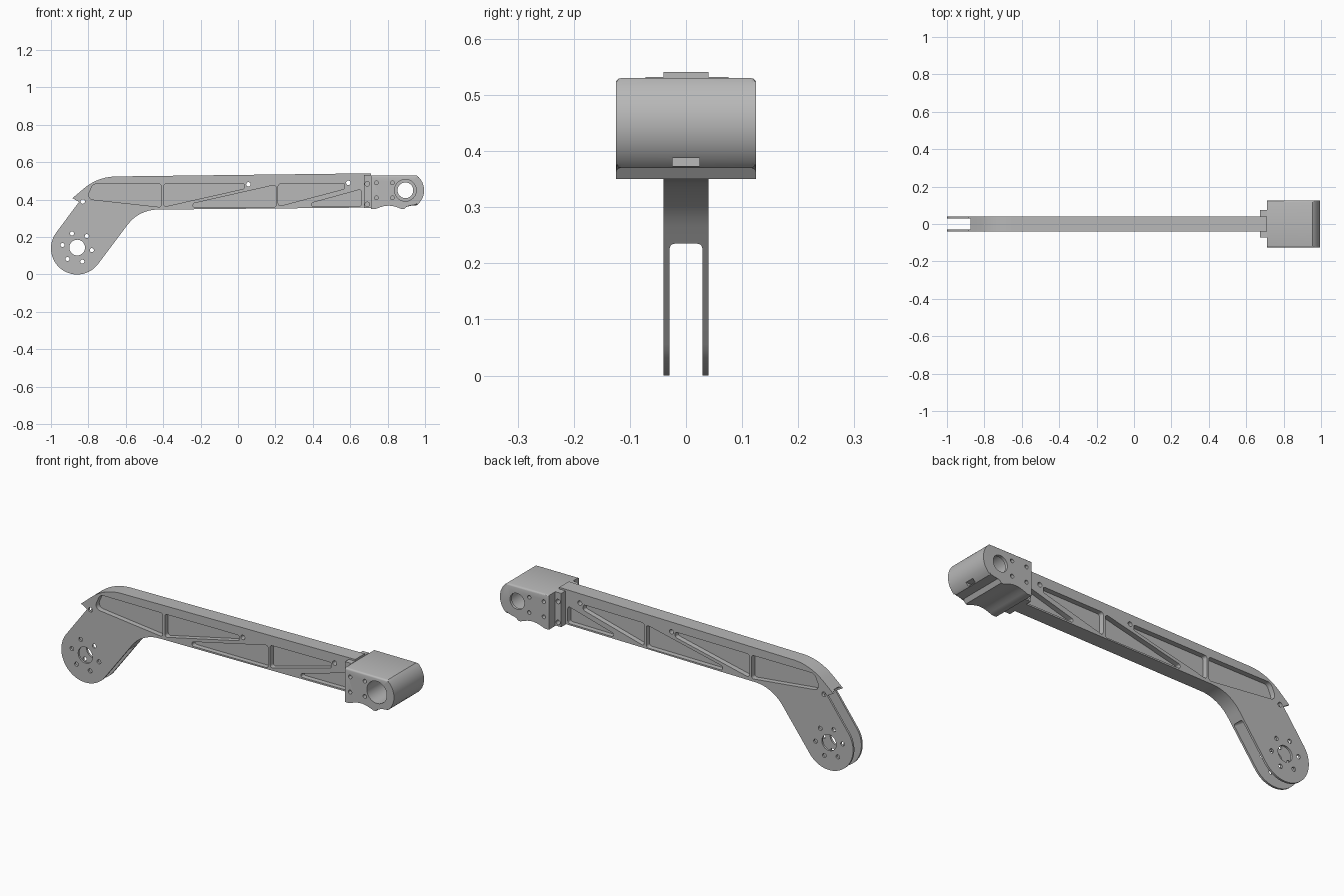
import bpy, bmesh, math
from mathutils import Vector, Matrix

cube = bpy.data.objects.get("Cube")
if cube:
    bpy.data.objects.remove(cube, do_unlink=True)

GREY = (0.48, 0.48, 0.48, 1)
metal = bpy.data.materials.new("plain grey")
metal.use_nodes = True
metal.diffuse_color = GREY
metal.node_tree.nodes["Principled BSDF"].inputs["Base Color"].default_value = GREY

# Profiles are drawn in x-z and extruded along y
SIDE = Matrix(((1, 0, 0, 0), (0, 0, 1, 0), (0, 1, 0, 0), (0, 0, 0, 1)))


def rounded(points, steps=10):
    """Fillet each (x, z, radius) corner of a polygon."""
    out = []
    for i, (x, z, r) in enumerate(points):
        p = Vector((x, z))
        if r == 0:
            out.append(p)
            continue
        a = (Vector(points[i - 1][:2]) - p).normalized()
        b = (Vector(points[(i + 1) % len(points)][:2]) - p).normalized()
        half = a.angle(b) / 2
        centre = p + (a + b).normalized() * (r / math.sin(half))
        start = p + a * (r / math.tan(half)) - centre
        end = p + b * (r / math.tan(half)) - centre
        sweep = math.pi - 2 * half
        for k in range(steps + 1):
            t = k / steps
            out.append(centre + (start * math.sin((1 - t) * sweep)
                                 + end * math.sin(t * sweep)) / math.sin(sweep))
    return out


def arc(cx, cz, r, a0, a1, n):
    return [(cx + r * math.cos(math.radians(a0 + (a1 - a0) * k / n)),
             cz + r * math.sin(math.radians(a0 + (a1 - a0) * k / n)), 0)
            for k in range(n + 1)]


def prism(bm, points, h0, h1, frame=SIDE):
    low = [bm.verts.new(frame @ Vector((u, v, h0))) for u, v in points]
    high = [bm.verts.new(frame @ Vector((u, v, h1))) for u, v in points]
    bm.faces.new(low)
    bm.faces.new(high)
    for i in range(len(low)):
        bm.faces.new((low[i - 1], low[i], high[i], high[i - 1]))


def drill(bm, x, z, r, h0=-0.2, h1=0.2, n=24):
    prism(bm, [p[:2] for p in arc(x, z, r, 0, 360 - 360 / n, n - 1)], h0, h1)


def finish(bm, name):
    bmesh.ops.recalc_face_normals(bm, faces=bm.faces)
    mesh = bpy.data.meshes.new(name)
    bm.to_mesh(mesh)
    bm.free()
    mesh.materials.append(metal)
    obj = bpy.data.objects.new(name, mesh)
    bpy.context.collection.objects.link(obj)
    return obj


def cut(obj, bm):
    """Subtract the bmesh from the object and drop the cutter."""
    cutter = finish(bm, "cutter")
    cutter.hide_render = True
    mod = obj.modifiers.new("cut", 'BOOLEAN')
    mod.operation, mod.solver, mod.object = 'DIFFERENCE', 'EXACT', cutter
    deps = bpy.context.evaluated_depsgraph_get()
    mesh = bpy.data.meshes.new_from_object(obj.evaluated_get(deps))
    obj.modifiers.clear()
    obj.data = mesh
    bpy.data.objects.remove(cutter, do_unlink=True)


# Arm: straight beam bent down into the pivot leg
PX, PZ = -0.86, 0.14
bm = bmesh.new()
outline = arc(PX, PZ, 0.14, 143, 323, 32) + [
    (-0.53, 0.346, 0.2), (0.71, 0.358, 0), (0.71, 0.541, 0),
    (-0.75, 0.523, 0.27), (-0.885, 0.408, 0), (-0.85, 0.388, 0)]
prism(bm, rounded(outline), -0.04, 0.04)
arm = finish(bm, "arm")

# Fork slot between the two leg plates
bm = bmesh.new()
frame = Matrix(((0, 0.576, 0.817, -0.72), (1, 0, 0, 0),
                (0, 0.817, -0.576, 0.31), (0, 0, 0, 1)))
slot = [(-0.029, -0.6, 0), (0.029, -0.6, 0), (0.029, 0, 0.01), (-0.029, 0, 0.01)]
prism(bm, rounded(slot), -0.4, 0.4, frame)
cut(arm, bm)

# Truss pockets on both sides
pockets = [
    [(-0.775, 0.484, 0.03), (-0.41, 0.484, 0.012), (-0.41, 0.36, 0.012), (-0.81, 0.404, 0.025)],
    [(-0.397, 0.484, 0.012), (0.035, 0.487, 0.01), (0.035, 0.459, 0.01), (-0.397, 0.362, 0.012)],
    [(-0.24, 0.358, 0.01), (-0.24, 0.38, 0.01), (0.203, 0.48, 0.012), (0.203, 0.36, 0.012)],
    [(0.215, 0.484, 0.012), (0.57, 0.487, 0.01), (0.57, 0.458, 0.01), (0.215, 0.364, 0.012)],
    [(0.395, 0.364, 0.008), (0.395, 0.383, 0.008), (0.66, 0.456, 0.01), (0.66, 0.366, 0.01)]]
bm = bmesh.new()
for pocket in pockets:
    for side in (-1, 1):
        prism(bm, rounded(pocket, 5), side * 0.013, side * 0.08)
cut(arm, bm)

# Pivot bore, bolt circle and beam screw holes
bm = bmesh.new()
drill(bm, PX, PZ + 0.004, 0.042, n=32)
for k in range(6):
    a = math.radians(110 + 60 * k)
    drill(bm, PX + 0.08 * math.cos(a), PZ + 0.004 + 0.08 * math.sin(a), 0.011)
for x, z in ((0.056, 0.482), (0.59, 0.49), (-0.83, 0.39)):
    drill(bm, x, z, 0.012)
cut(arm, bm)

# Mounting flange where the beam meets the head
bm = bmesh.new()
prism(bm, [(0.673, 0.355), (0.71, 0.355), (0.71, 0.532), (0.673, 0.532)], -0.072, 0.076)
flange = finish(bm, "mounting_flange")
bm = bmesh.new()
for z in (0.375, 0.485):
    drill(bm, 0.691, z, 0.012)
cut(flange, bm)

# Head block: rounded nose, hollow curve underneath
HX, HZ = 0.895, 0.45
under = [(0.735 + 0.14 * k / 10, 0.35 + 0.018 * math.sin(math.pi * k / 10), 0)
         for k in range(11)]
profile = [(0.71, 0.35, 0)] + under + [(0.89, 0.35, 0), (0.905, 0.37, 0)] \
    + arc(HX, HZ, 0.1, -53, 53, 24) + [(0.71, 0.53, 0)]
bm = bmesh.new()
prism(bm, rounded(profile), -0.125, 0.125)
rim = []
for e in bm.edges:
    a, b = (v.co for v in e.verts)
    mid = (a + b) / 2
    if abs(a.y - b.y) < 0.001 and (mid.x > 0.93 or mid.z > 0.52):
        rim.append(e)
bmesh.ops.bevel(bm, geom=rim, offset=0.009, segments=3, profile=0.5, affect='EDGES')
head = finish(bm, "head_block")

# Stepped bore
bm = bmesh.new()
drill(bm, HX, HZ, 0.058, -0.2, 0.11, 40)
cut(head, bm)
bm = bmesh.new()
drill(bm, HX, HZ, 0.042, 0.09, 0.2, 40)
cut(head, bm)

# Head screw holes on both sides and the small nose slot
bm = bmesh.new()
for x in (0.74, 0.825):
    for z in (0.41, 0.49):
        for side in (-1, 1):
            drill(bm, x, z, 0.01, side * 0.09, side * 0.2)
prism(bm, [(0.925, 0.373), (1.05, 0.373), (1.05, 0.388), (0.925, 0.388)], -0.024, 0.024)
cut(head, bm)

# Smooth the curves, keep the machined edges sharp
for o in bpy.context.selected_objects:
    o.select_set(False)
for o in (arm, flange, head):
    o.select_set(True)
bpy.context.view_layer.objects.active = arm
bpy.ops.object.shade_smooth_by_angle(angle=math.radians(30))
